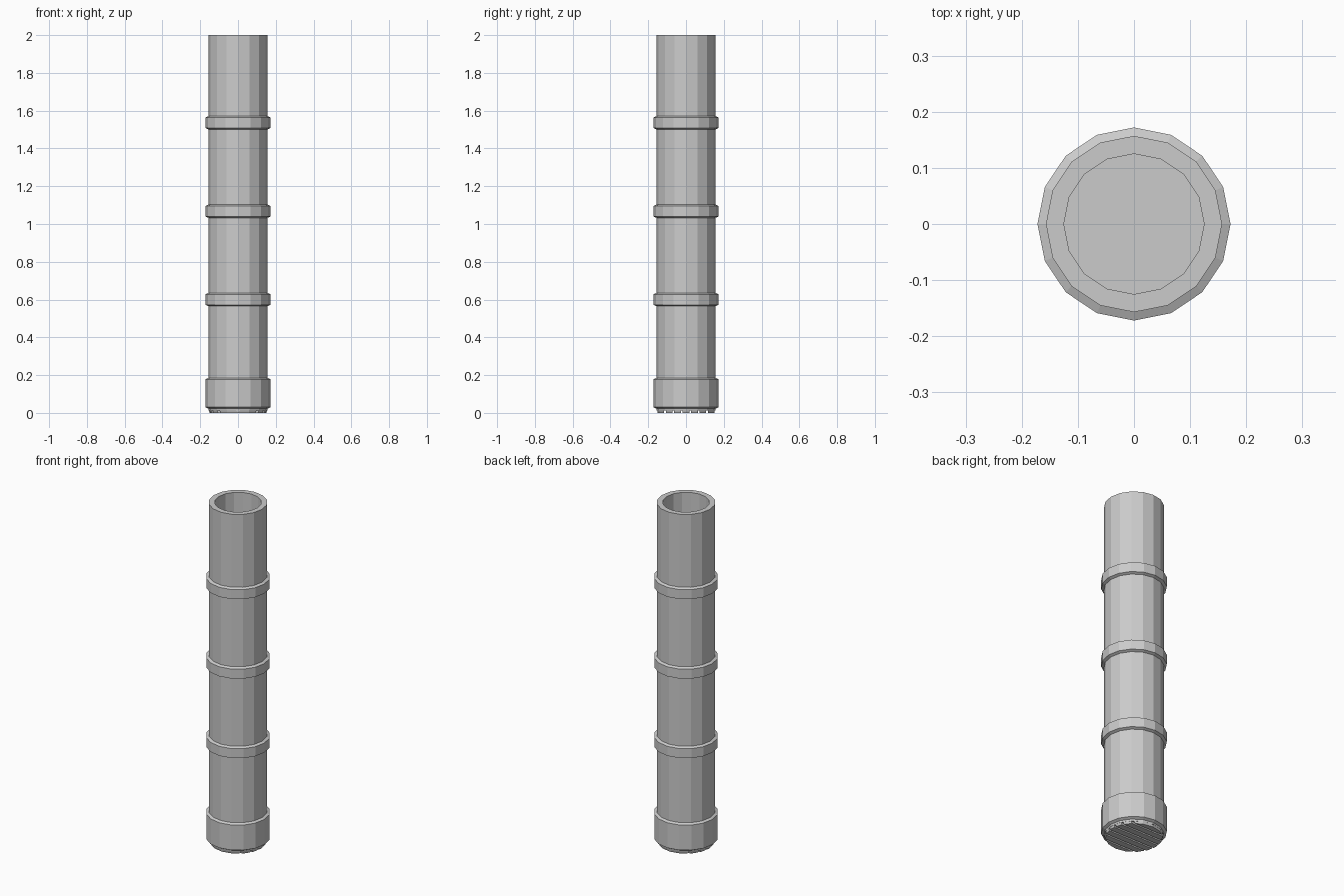
import bpy, bmesh, math
from mathutils import Vector

cube = bpy.data.objects.get("Cube")
if cube:
    bpy.data.objects.remove(cube, do_unlink=True)

SIDES = 16
TUBE_R, BAND_R, BORE_R = 0.157, 0.172, 0.125

grey = bpy.data.materials.new("light grey")
grey.use_nodes = True
grey.diffuse_color = (0.6, 0.6, 0.6, 1)
grey.node_tree.nodes["Principled BSDF"].inputs["Base Color"].default_value = (0.6, 0.6, 0.6, 1)


def finish(name, bm):
    bmesh.ops.recalc_face_normals(bm, faces=bm.faces)
    mesh = bpy.data.meshes.new(name)
    bm.to_mesh(mesh)
    bm.free()
    mesh.materials.append(grey)
    obj = bpy.data.objects.new(name, mesh)
    bpy.context.collection.objects.link(obj)
    return obj


def lathe(name, profile, closed=False):
    """Spin (radius, z) points into a faceted solid; open profiles get end caps."""
    bm = bmesh.new()
    rings = []
    for r, z in profile:
        rings.append([bm.verts.new((r * math.cos(a), r * math.sin(a), z))
                      for a in (math.tau * i / SIDES for i in range(SIDES))])
    pairs = list(zip(rings, rings[1:]))
    if closed:
        pairs.append((rings[-1], rings[0]))
    else:
        bm.faces.new(rings[0])
        bm.faces.new(rings[-1])
    for low, high in pairs:
        for i in range(SIDES):
            j = (i + 1) % SIDES
            bm.faces.new((low[i], low[j], high[j], high[i]))
    return finish(name, bm)


# Hollow tube with a floor deep inside
lathe("tube", [(TUBE_R, 0.1), (TUBE_R, 2), (BORE_R, 2), (BORE_R, 0.12)])

# Raised bands with narrow chamfers
for label, z in (("lower", 0.6), ("middle", 1.068), ("upper", 1.536)):
    lathe(label + "_band", [(TUBE_R - 0.005, z - 0.035), (TUBE_R, z - 0.035),
                            (BAND_R, z - 0.028), (BAND_R, z + 0.028),
                            (TUBE_R, z + 0.035), (TUBE_R - 0.005, z + 0.035)], closed=True)

# Foot collar with a chamfered lower edge
lathe("foot_collar", [(0.155, 0.012), (0.157, 0.022), (BAND_R, 0.03),
                      (BAND_R, 0.178), (TUBE_R, 0.185)])

# Ribbed sole: a disc split into strips running along x
RIBS, GAP = 7, 0.01
pitch = 2 * TUBE_R / RIBS
for k in range(RIBS):
    centre = -TUBE_R + pitch * (k + 0.5)
    bm = bmesh.new()
    bmesh.ops.create_cone(bm, cap_ends=True, segments=SIDES, radius1=0.15,
                          radius2=0.155, depth=0.014)
    bmesh.ops.translate(bm, verts=bm.verts, vec=(0, 0, 0.007))
    for side in (-1, 1):
        cut = bmesh.ops.bisect_plane(
            bm, geom=bm.verts[:] + bm.edges[:] + bm.faces[:],
            plane_co=Vector((0, centre + side * (pitch - GAP) / 2, 0)),
            plane_no=Vector((0, side, 0)), clear_outer=True)
        edges = [e for e in cut["geom_cut"] if isinstance(e, bmesh.types.BMEdge)]
        if edges:
            bmesh.ops.holes_fill(bm, edges=edges)
    finish(f"sole_rib_{k + 1}", bm)
